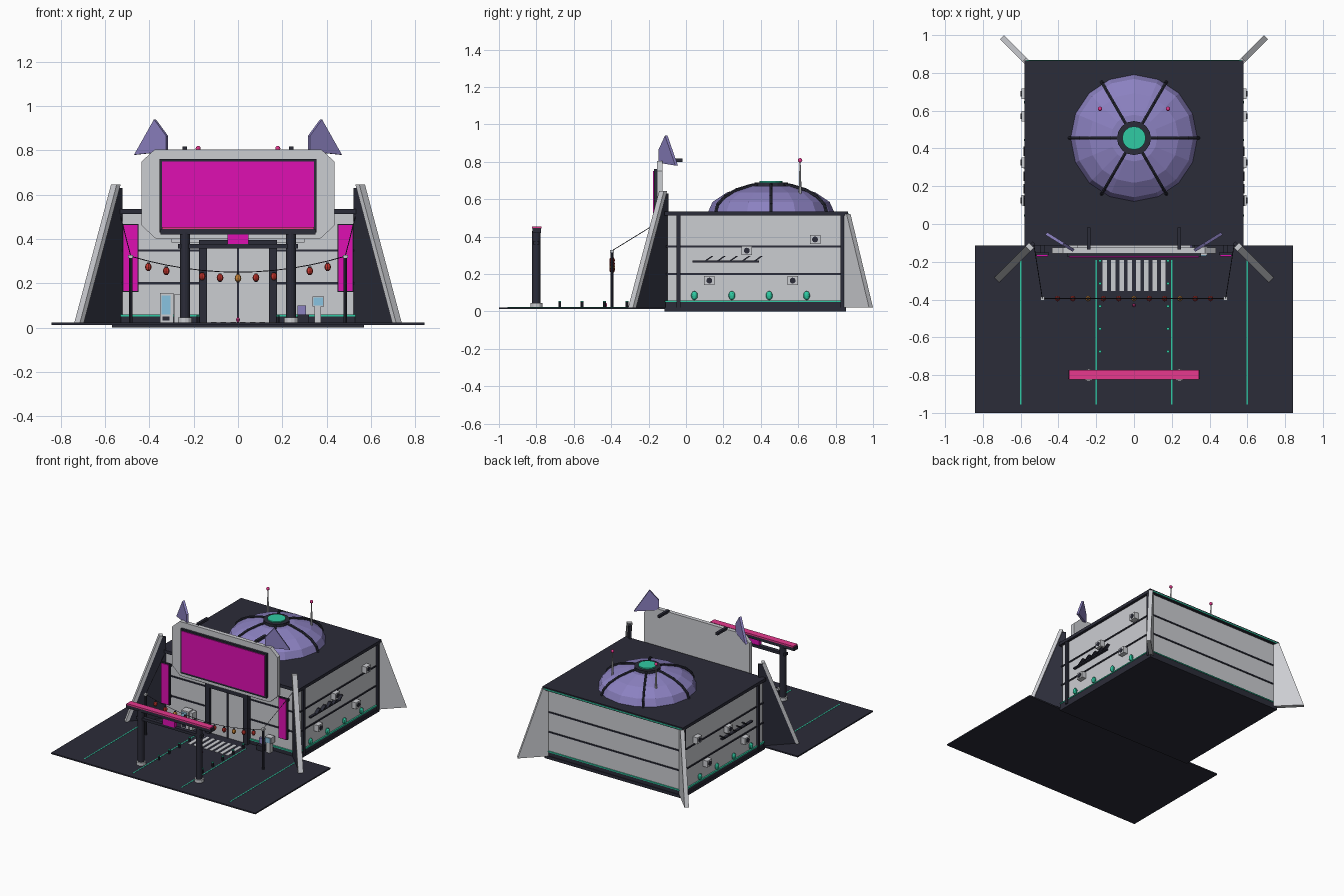
import bpy, bmesh, math
from mathutils import Vector

if "Cube" in bpy.data.objects:
    bpy.data.objects.remove(bpy.data.objects["Cube"])

COLORS = {
    "dark": (0.024, 0.025, 0.04), "grey": (0.6, 0.61, 0.64), "magenta": (0.74, 0.005, 0.45),
    "purple": (0.26, 0.22, 0.53), "teal": (0.03, 0.6, 0.37), "pink": (0.8, 0.04, 0.27),
    "red": (0.6, 0.04, 0.03), "orange": (0.75, 0.3, 0.05), "blue": (0.25, 0.55, 0.75),
}
MATS = {}
for key, c in COLORS.items():
    MATS[key] = bpy.data.materials.new(key)
    MATS[key].diffuse_color = (*c, 1)


def finish(name, bm, mat):
    bmesh.ops.recalc_face_normals(bm, faces=bm.faces)
    me = bpy.data.meshes.new(name)
    bm.to_mesh(me)
    bm.free()
    ob = bpy.data.objects.new(name, me)
    bpy.context.collection.objects.link(ob)
    me.materials.append(MATS[mat])
    return ob


def box(name, x0, x1, y0, y1, z0, z1, mat):
    bm = bmesh.new()
    bmesh.ops.create_cube(bm, size=1)
    for v in bm.verts:
        v.co = Vector(((x0 + x1) / 2 + v.co.x * (x1 - x0), (y0 + y1) / 2 + v.co.y * (y1 - y0),
                       (z0 + z1) / 2 + v.co.z * (z1 - z0)))
    return finish(name, bm, mat)


def rod(name, a, b, r, mat, r2=None, n=8):
    a, b = Vector(a), Vector(b)
    bm = bmesh.new()
    bmesh.ops.create_cone(bm, cap_ends=True, segments=n, radius1=r, radius2=r if r2 is None else r2,
                          depth=(b - a).length)
    ob = finish(name, bm, mat)
    ob.location = (a + b) / 2
    ob.rotation_euler = (b - a).to_track_quat('Z', 'Y').to_euler()
    return ob


def ball(name, p, s, mat, u=10, v=6):
    bm = bmesh.new()
    bmesh.ops.create_uvsphere(bm, u_segments=u, v_segments=v, radius=1)
    ob = finish(name, bm, mat)
    ob.location, ob.scale = p, s
    return ob


def plate(name, pts, thick, mat):
    """Flat polygon extruded symmetrically along the vector thick."""
    t = Vector(thick) / 2
    bm = bmesh.new()
    lo = [bm.verts.new(Vector(p) - t) for p in pts]
    hi = [bm.verts.new(Vector(p) + t) for p in pts]
    bm.faces.new(lo)
    bm.faces.new(hi)
    n = len(pts)
    for i in range(n):
        bm.faces.new((lo[i], lo[(i + 1) % n], hi[(i + 1) % n], hi[i]))
    return finish(name, bm, mat)


# Main hall: plinth, walls, bands, roof
box("plinth", -.57, .57, -.115, .855, 0, .022, "dark")
box("base_course", -.568, .568, -.11, .85, .02, .052, "dark")
box("base_glow_strip", -.571, .571, -.113, .853, .05, .058, "teal")
box("hall_walls", -.56, .56, -.1, .845, .02, .515, "grey")
for z in (.2, .348):
    box("wall_band", -.566, .566, -.106, .851, z - .005, z + .005, "dark")
box("roof_slab", -.58, .58, -.115, .865, .512, .535, "dark")
box("roof_rear_glow", -.57, .57, .862, .868, .518, .526, "teal")

# Dome with ribs and cap
DC, R, H, Z0 = Vector((0, .455, 0)), .34, .155, .525
bm = bmesh.new()
prof = [(math.cos(a) * R, math.sin(a) * H) for a in (0, .4, .8, 1.2)]
rings = [[bm.verts.new((r * math.cos(k * math.tau / 16), .455 + r * math.sin(k * math.tau / 16), Z0 + z))
          for k in range(16)] for r, z in prof]
for a, b in zip(rings, rings[1:]):
    for k in range(16):
        bm.faces.new((a[k], a[(k + 1) % 16], b[(k + 1) % 16], b[k]))
bm.faces.new(rings[-1])
finish("dome", bm, "purple")
for k in range(6):
    d = Vector((math.cos(k * math.pi / 3), math.sin(k * math.pi / 3), 0))
    pts = [DC + d * (math.cos(a) * (R + .005)) + Vector((0, 0, Z0 + math.sin(a) * (H + .004)))
           for a in (0, .3, .6, .9, 1.2, 1.45)]
    for a, b in zip(pts, pts[1:]):
        rod("dome_rib", a, b, .009, "dark", n=6)
rod("dome_collar", (0, .455, .66), (0, .455, .69), .09, "dark", n=16)
rod("dome_cap", (0, .455, .68), (0, .455, .698), .062, "teal", n=16)

# Billboard
board = [(-.435, .46), (-.37, .4), (.37, .4), (.435, .46), (.435, .75), (.375, .805), (-.375, .805), (-.435, .75)]
plate("billboard", [(x, -.14, z) for x, z in board], (0, .03, 0), "grey")
box("screen_frame", -.355, .355, -.172, -.153, .43, .762, "dark")
box("screen", -.343, .343, -.177, -.17, .445, .75, "magenta")
box("billboard_bracket", -.3, .3, -.13, -.095, .385, .5, "grey")

# Entrance
box("door", -.14, .14, -.122, -.095, .022, .37, "grey")
box("door_split", -.005, .005, -.127, -.12, .022, .36, "dark")
box("door_lintel", -.175, .175, -.14, -.095, .365, .395, "dark")
ball("path_beacon", (0, -.43, .035), (.009, .009, .012), "pink")

# Parts mirrored left and right
for s in (-1, 1):
    box("door_jamb", s * .157 - .018, s * .157 + .018, -.14, -.095, .022, .37, "dark")
    # corner fins
    dx = s * .7071
    def fin(d, z):
        return (s * .55 + dx * d, -.12 - .7071 * d, z)
    t = Vector((s * .7071, .7071, 0))
    plate("front_fin", [fin(-.03, .02), fin(.235, .02), fin(.0, .63), fin(-.03, .63)], t * .018, "dark")
    plate("front_fin_edge", [fin(.225, .02), fin(.25, .02), fin(.015, .645), fin(-.01, .645)], t * .036, "grey")
    def back(d, z):
        return (s * .565 + dx * d, .855 + .7071 * d, z)
    plate("rear_fin", [back(-.02, .02), back(.19, .02), back(.02, .52), back(-.02, .52)],
          Vector((s * .7071, -.7071, 0)) * .03, "grey")
    # cat ears and spotlights on the billboard
    ear = [(.465, .78), (.375, .94), (.32, .865), (.32, .795)]
    plate("ear", [(s * x, -.05 - (.465 - x) * .62, z) for x, z in ear], (s * .009, -.014, 0), "purple")
    box("floodlight", s * .24 - .01, s * .24 + .01, -.135, -.018, .8, .818, "dark")
    # side columns, vents, pipes, lamps
    for y in (-.04, .835):
        box("side_column", s * .568 - .01, s * .568 + .01, y - .01, y + .01, .02, .515, "dark")
    for y, z in ((.69, .385), (.325, .325), (.125, .165), (.57, .165)):
        box("vent_box", s * .578 - .018, s * .578 + .018, y - .028, y + .028, z - .024, z + .024, "grey")
        rod("vent_fan", (s * .59, y, z), (s * .6, y, z), .016, "dark", n=10)
    box("louvre_rail", s * .568 - .01, s * .568 + .01, .035, .39, .262, .272, "dark")
    for k in range(5):
        y = .095 + k * .066
        plate("louvre_blade", [(s * .572, y, .268), (s * .572, y + .012, .268), (s * .572, y + .052, .296),
                               (s * .572, y + .04, .296)], (.024, 0, 0), "dark")
    for k in range(4):
        ball("wall_lamp", (s * .568, .045 + k * .2, .085), (.014, .018, .024), "teal")
    # antenna
    rod("antenna", (s * .18, .61, .6), (s * .18, .61, .8), .009, "grey", .003, 6)
    ball("antenna_tip", (s * .18, .61, .808), (.012,) * 3, "pink")
    # banner
    box("banner_frame", s * .485 - .036, s * .485 + .036, -.165, -.15, .16, .468, "dark")
    box("banner", s * .485 - .031, s * .485 + .031, -.171, -.163, .166, .462, "magenta")
    for z in (.2, .43):
        box("banner_bracket", s * .485 - .01, s * .485 + .01, -.152, -.095, z - .008, z + .008, "dark")
    # gate posts
    rod("gate_post", (s * .24, -.8, .02), (s * .24, -.8, .43), .023, "dark", n=12)
    rod("gate_post_foot", (s * .24, -.8, .02), (s * .24, -.8, .045), .032, "grey", n=12)
    # lantern poles and stays
    rod("lantern_pole", (s * .485, -.395, .02), (s * .485, -.395, .32), .008, "dark")
    box("lantern_pole_cap", s * .485 - .011, s * .485 + .011, -.406, -.384, .315, .328, "grey")
    rod("pole_stay", (s * .485, -.395, .325), (s * .53, -.11, .5), .002, "dark", n=4)
    # plaza lines and bollards
    for x in (.2, .6):
        box("plaza_line", s * x - .004, s * x + .004, -.955, -.19, .02, .0235, "teal")
    for k in range(5):
        y = -.195 - k * .12
        rod("bollard", (s * .18, y, .02), (s * .18, y, .05), .008, "dark")
        rod("bollard_light", (s * .18, y, .05), (s * .18, y, .056), .008, "teal")

# Gate beams
box("gate_beam", -.35, .35, -.82, -.776, .42, .446, "dark")
box("gate_beam_top", -.343, .343, -.823, -.773, .444, .455, "pink")
box("gate_tie_beam", -.27, .27, -.815, -.785, .357, .377, "dark")
box("gate_plaque", -.048, .048, -.82, -.79, .377, .42, "magenta")

# Plaza with crossing
box("plaza", -.843, .843, -1, -.113, .012, .022, "dark")
for k in range(8):
    x = -.154 + k * .044
    box("crossing_stripe", x - .012, x + .012, -.355, -.19, .02, .0245, "grey")

# Hanging lantern string
def sag(x):
    return .25 + .072 * (x / .485) ** 2
for k in range(12):
    a, b = -.485 + k * .97 / 12, -.485 + (k + 1) * .97 / 12
    rod("lantern_wire", (a, -.395, sag(a)), (b, -.395, sag(b)), .002, "dark", n=4)
for k in range(-5, 6):
    x = k * .081
    z = sag(x) - .027
    ball("lantern", (x, -.395, z), (.015, .015, .018), "orange" if k % 3 == 0 else "red", 8, 6)
    rod("lantern_rims", (x, -.395, z - .019), (x, -.395, z + .02), .007, "dark")

# Vending machine, terminal and stool-height crate near the entrance
box("vending_machine", -.352, -.292, -.168, -.113, .022, .155, "grey")
box("vending_window", -.345, -.305, -.172, -.166, .06, .145, "blue")
box("vending_slot", -.342, -.31, -.172, -.166, .032, .05, "dark")
box("side_machine", -.288, -.262, -.16, -.113, .022, .15, "grey")
box("terminal_stand", .345, .375, -.16, -.125, .022, .105, "grey")
box("terminal_head", .337, .388, -.165, -.12, .095, .14, "grey")
box("terminal_screen", .342, .383, -.169, -.163, .1, .136, "blue")
box("seat_back", .268, .308, -.135, -.115, .06, .1, "purple")
box("seat_base", .268, .32, -.165, -.115, .022, .06, "dark")

for m in bpy.data.materials:
    if m.users and not m.is_grease_pencil:
        m.use_nodes = True
        m.node_tree.nodes["Principled BSDF"].inputs["Base Color"].default_value = m.diffuse_color
